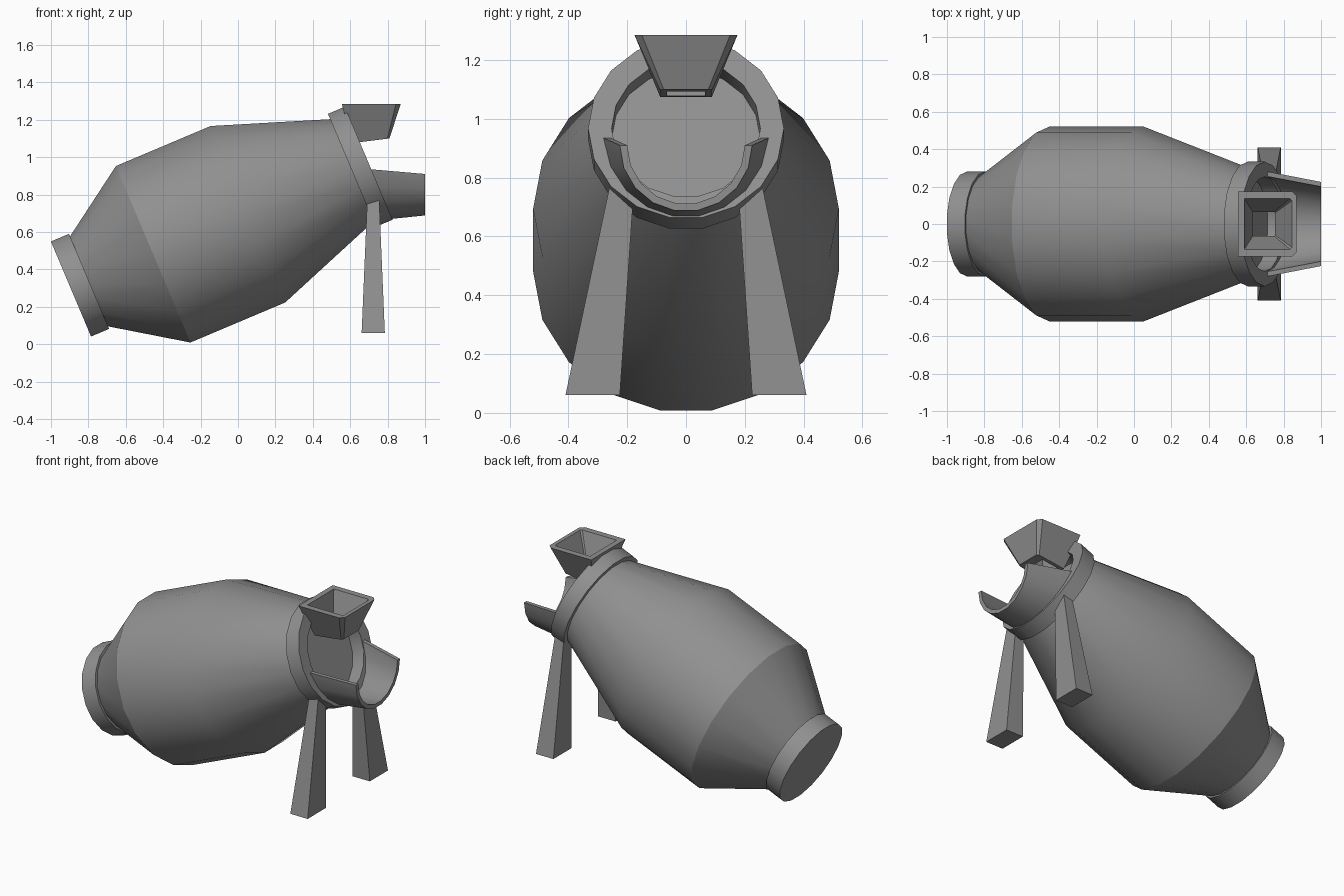
import bpy, bmesh
from math import sin, cos, pi, radians
from mathutils import Vector

cube = bpy.data.objects.get("Cube")
if cube:
    bpy.data.objects.remove(cube, do_unlink=True)

grey = bpy.data.materials.new("plain_grey")
grey.use_nodes = True
colour = (0.28, 0.28, 0.28, 1)
grey.diffuse_color = colour
grey.node_tree.nodes["Principled BSDF"].inputs["Base Color"].default_value = colour

SIDES = 18
TILT = radians(22.9)
BASE = Vector((-0.893, 0, 0.295))
AXIS = Vector((cos(TILT), 0, sin(TILT)))
UP = Vector((-sin(TILT), 0, cos(TILT)))
SIDE = Vector((0, 1, 0))


def loft(name, loops, wrap=False, smooth=True):
    """Skin equal loops of points; wrap joins last to first, otherwise cap the ends."""
    bm = bmesh.new()
    rows = [[bm.verts.new(p) for p in loop] for loop in loops]
    pairs = list(zip(rows, rows[1:]))
    if wrap:
        pairs.append((rows[-1], rows[0]))
    else:
        bm.faces.new(rows[0])
        bm.faces.new(rows[-1])
    for a, b in pairs:
        for i in range(len(a)):
            j = (i + 1) % len(a)
            bm.faces.new((a[i], a[j], b[j], b[i]))
    bmesh.ops.recalc_face_normals(bm, faces=bm.faces)
    mesh = bpy.data.meshes.new(name)
    bm.to_mesh(mesh)
    bm.free()
    mesh.materials.append(grey)
    obj = bpy.data.objects.new(name, mesh)
    bpy.context.collection.objects.link(obj)
    if smooth:
        bpy.ops.object.select_all(action="DESELECT")
        obj.select_set(True)
        bpy.context.view_layer.objects.active = obj
        bpy.ops.object.shade_smooth_by_angle(angle=radians(30))
    return obj


def ring(t, r):
    """Polygon around the tilted drum axis, t along it."""
    angles = [2 * pi * k / SIDES for k in range(SIDES)]
    return [BASE + AXIS * t + (SIDE * cos(a) + UP * sin(a)) * r for a in angles]


def half_ring(x, z, outer, inner):
    """Upright U-shaped section of the chute."""
    arc = [pi + pi * k / 9 for k in range(10)]
    pts = [(x, outer * cos(a), z + outer * sin(a)) for a in arc]
    return pts + [(x, inner * cos(a), z + inner * sin(a)) for a in reversed(arc)]


def funnel_loop(x0, x1, w, z0, z1, cut):
    """Rectangle with its two +x corners cut, sloping from z0 to z1."""
    pts = [(x0, -w), (x1 - cut, -w), (x1, cut - w), (x1, w - cut), (x1 - cut, w), (x0, w)]
    return [(x, y, z0 + (z1 - z0) * (x - x0) / (x1 - x0)) for x, y in pts]


def rect(x, half, y0, y1, z0, z1):
    return [(x - half, y0, z0), (x + half, y0, z0), (x + half, y1, z1), (x - half, y1, z1)]


# Drum, its rear cap and the mouth collar
loft("drum", [ring(0.09, 0.255), ring(0.477, 0.52), ring(1.027, 0.52), ring(1.64, 0.298)])
loft("rear_cap", [ring(0, 0.28), ring(0.105, 0.28)])
loft("mouth_collar", [ring(1.63, 0.333), ring(1.728, 0.333),
                      ring(1.728, 0.253), ring(1.63, 0.253)], wrap=True)

# Discharge chute
loft("chute", [half_ring(0.71, 0.935, 0.281, 0.255), half_ring(1.0, 0.91, 0.225, 0.2)])

# Loading hopper with an open bottom
loft("hopper", [funnel_loop(0.555, 0.87, 0.175, 1.285, 1.285, 0.025),
                funnel_loop(0.61, 0.81, 0.088, 1.075, 1.1, 0.012),
                funnel_loop(0.635, 0.755, 0.065, 1.078, 1.093, 0.005),
                funnel_loop(0.59, 0.845, 0.135, 1.285, 1.285, 0.01)],
     wrap=True, smooth=False)

# Tapered splayed legs
for name, s in (("left_leg", 1), ("right_leg", -1)):
    loft(name, [rect(0.723, 0.062, s * 0.225, s * 0.41, 0.06, 0.06),
                rect(0.723, 0.032, s * 0.18, s * 0.26, 0.72, 0.77)], smooth=False)
